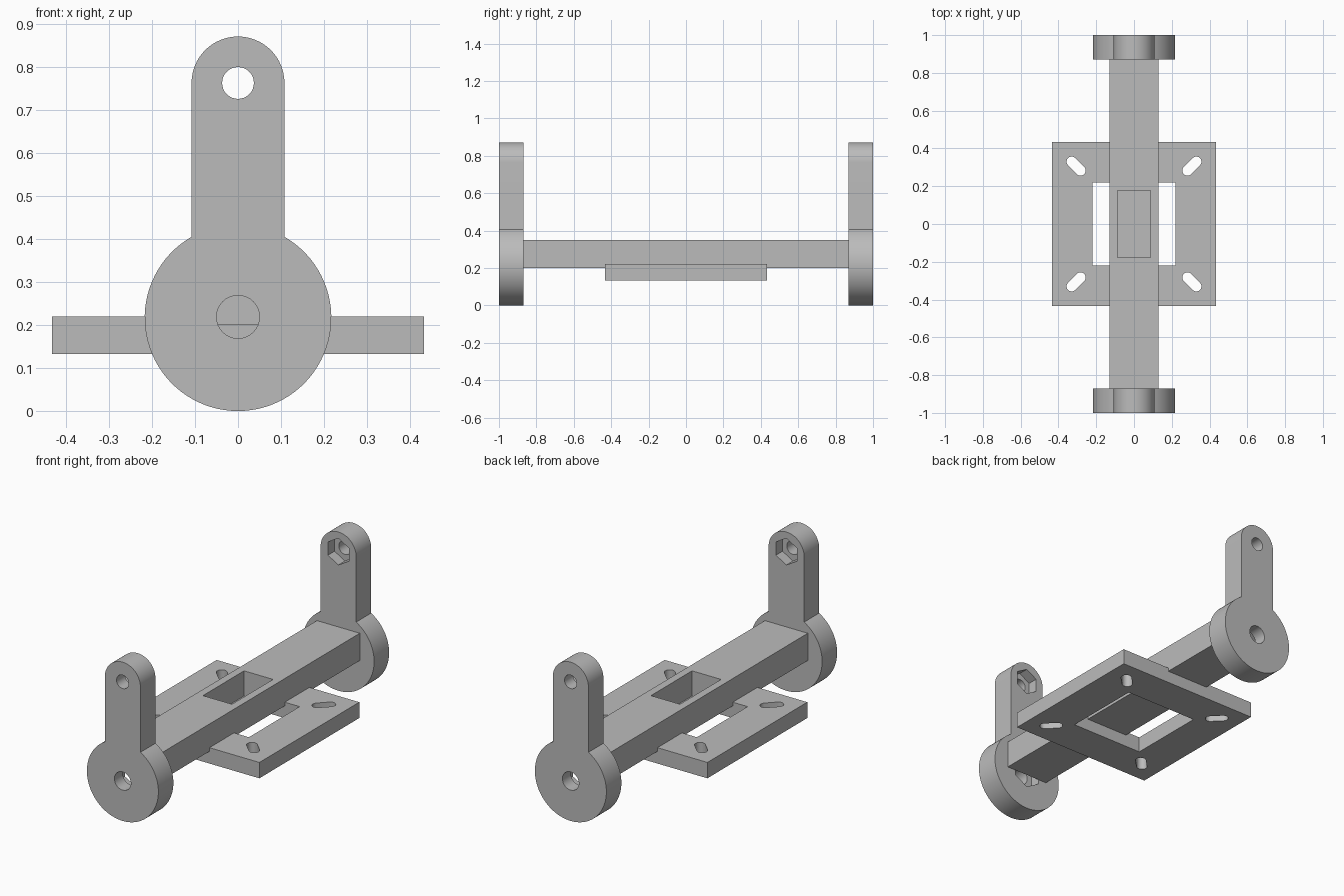
import bpy, bmesh, math
from mathutils import Vector

cube = bpy.data.objects.get("Cube")
if cube:
    bpy.data.objects.remove(cube, do_unlink=True)

grey = bpy.data.materials.new("plain grey")
grey.use_nodes = True
grey.diffuse_color = (0.5, 0.5, 0.5, 1)
grey.node_tree.nodes["Principled BSDF"].inputs["Base Color"].default_value = (0.5, 0.5, 0.5, 1)


def arc(cx, cy, r, start, end, n):
    """Points on an arc, angles in degrees."""
    angles = [math.radians(start + (end - start) * i / n) for i in range(n + 1)]
    return [(cx + r * math.cos(a), cy + r * math.sin(a)) for a in angles]


def prism(name, outline, axis, low, high):
    """Extrude a closed 2D outline along y or z."""
    place = (lambda u, v: (u, low, v)) if axis == "y" else (lambda u, v: (u, v, low))
    shift = Vector((0, high - low, 0)) if axis == "y" else Vector((0, 0, high - low))
    bm = bmesh.new()
    face = bm.faces.new([bm.verts.new(place(u, v)) for u, v in outline])
    grown = bmesh.ops.extrude_face_region(bm, geom=[face], use_keep_orig=True)["geom"]
    bmesh.ops.translate(bm, vec=shift, verts=[g for g in grown if isinstance(g, bmesh.types.BMVert)])
    bmesh.ops.recalc_face_normals(bm, faces=bm.faces)
    mesh = bpy.data.meshes.new(name)
    bm.to_mesh(mesh)
    bm.free()
    mesh.materials.append(grey)
    obj = bpy.data.objects.new(name, mesh)
    bpy.context.collection.objects.link(obj)
    return obj


def rect(x, y):
    return [(-x, -y), (x, -y), (x, y), (-x, y)]


def select(obj):
    bpy.ops.object.select_all(action="DESELECT")
    obj.select_set(True)
    bpy.context.view_layer.objects.active = obj


def cut(obj, *cutters):
    """Subtract each cutter and discard it."""
    for cutter in cutters:
        cutter.hide_render = True
        mod = obj.modifiers.new("cut", "BOOLEAN")
        mod.operation = "DIFFERENCE"
        mod.solver = "EXACT"
        mod.object = cutter
        select(obj)
        bpy.ops.object.modifier_apply(modifier=mod.name)
        bpy.data.objects.remove(cutter, do_unlink=True)


def finish(obj):
    select(obj)
    bpy.ops.object.shade_smooth_by_angle(angle=math.radians(25))


# End arms: round base, upright post, rounded top, bolt holes with nut pockets
R, POST, TOP = 0.217, 0.108, 0.763
INNER, OUTER = 0.87, 1.0
meet = math.degrees(math.acos(POST / R))
outline = arc(0, TOP, POST, 0, 180, 32) + arc(0, R, R, 180 - meet, 360 + meet, 72)

for name, side in (("front_arm", -1), ("back_arm", 1)):
    arm = prism(name, outline, "y", *sorted((side * INNER, side * OUTER)))
    for z, hole, nut in ((TOP, 0.037, 0.073), (R + 0.002, 0.05, 0.09)):
        bolt_hole = prism("bolt_cutter", arc(0, z, hole, 0, 360, 32)[:-1], "y", *sorted((side * 0.8, side * 1.1)))
        nut_pocket = prism("nut_cutter", arc(0, z, nut, 30, 390, 6)[:-1], "y", *sorted((side * 0.8, side * 0.927)))
        cut(arm, bolt_hole, nut_pocket)
    finish(arm)

# Cross bar with a blind pocket in its top
bar = prism("cross_bar", rect(0.13, INNER), "z", 0.2, 0.35)
cut(bar, prism("pocket_cutter", rect(0.088, 0.178), "z", 0.212, 0.4))
finish(bar)

# Mounting plate with a square window and four diagonal slots
plate = prism("mounting_plate", rect(0.433, 0.433), "z", 0.133, 0.22)
cut(plate, prism("window_cutter", rect(0.22, 0.22), "z", 0, 0.4))
for sx in (1, -1):
    for sy in (1, -1):
        slot = arc(0.33, 0.33, 0.027, -45, 135, 12) + arc(0.283, 0.283, 0.027, 135, 315, 12)
        cut(plate, prism("slot_cutter", [(sx * x, sy * y) for x, y in slot], "z", 0, 0.4))
finish(plate)
